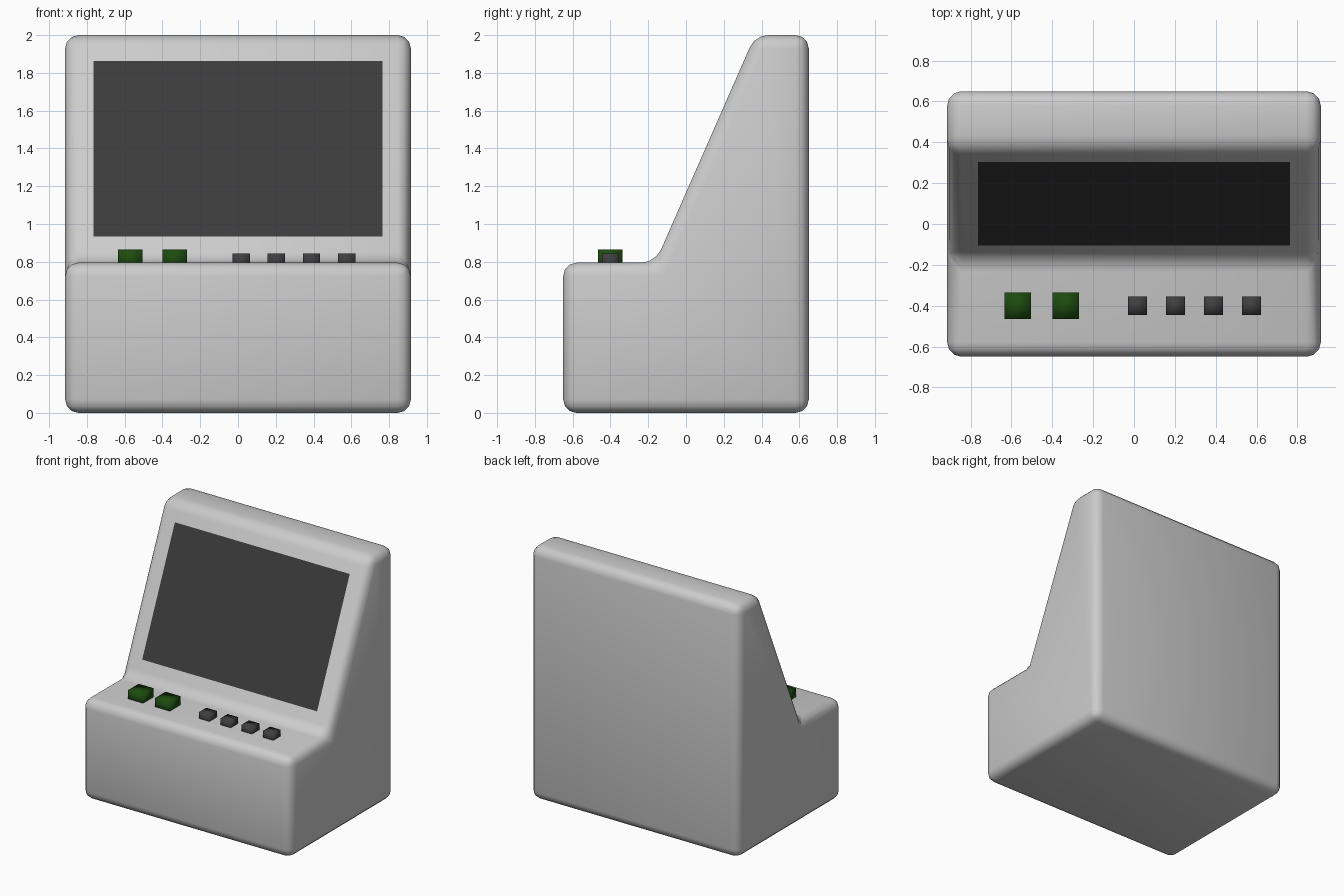
import bpy, bmesh
from mathutils import Vector

if "Cube" in bpy.data.objects:
    bpy.data.objects.remove(bpy.data.objects["Cube"])

HALF_W, DECK = 0.915, 0.795
LOW, HIGH = Vector((0, -0.163, DECK)), Vector((0, 0.366, 2.0))  # ends of the sloped face


def material(name, rgb):
    m = bpy.data.materials.new(name)
    m.diffuse_color = (*rgb, 1)
    m.use_nodes = True
    m.node_tree.nodes["Principled BSDF"].inputs["Base Color"].default_value = m.diffuse_color
    return m


def add_object(name, bm, mat=None, smooth=True):
    bmesh.ops.recalc_face_normals(bm, faces=bm.faces)
    for f in bm.faces:
        f.smooth = smooth
    mesh = bpy.data.meshes.new(name)
    bm.to_mesh(mesh)
    bm.free()
    obj = bpy.data.objects.new(name, mesh)
    bpy.context.collection.objects.link(obj)
    if mat:
        mesh.materials.append(mat)
    return obj


# Cabinet: side profile extruded across x, all edges rounded
profile = [(-0.65, 0), (0.65, 0), (0.65, 2.0), HIGH.yz, LOW.yz, (-0.65, DECK)]
bm = bmesh.new()
side = bm.faces.new([bm.verts.new((-HALF_W, y, z)) for y, z in profile])
ext = bmesh.ops.extrude_face_region(bm, geom=[side])
bmesh.ops.translate(bm, vec=(2 * HALF_W, 0, 0),
                    verts=[v for v in ext["geom"] if isinstance(v, bmesh.types.BMVert)])
cabinet = add_object("cabinet", bm)
bevel = cabinet.modifiers.new("rounded_edges", "BEVEL")
bevel.width, bevel.segments = 0.07, 3
bevel.limit_method = "ANGLE"

# Screen: thin panel flush with the sloped face
along = (HIGH - LOW).normalized()
out = Vector((0, -along.z, along.y))
length, margin, half = (HIGH - LOW).length, 0.15, 0.765
bm = bmesh.new()
corners = [(-half, margin), (half, margin), (half, length - margin), (-half, length - margin)]
bm.faces.new([bm.verts.new(LOW + along * t + out * 0.002 + Vector((x, 0, 0))) for x, t in corners])
screen = add_object("screen", bm, material("screen_dark", (0.045, 0.045, 0.045)), False)
if screen.data.polygons[0].normal.dot(out) < 0:
    screen.data.flip_normals()


# Buttons: square caps sunk slightly into the deck
def button(name, x, size, top, mat):
    bm = bmesh.new()
    bmesh.ops.create_cube(bm, size=1)
    bottom = DECK - 0.03
    bmesh.ops.scale(bm, vec=(size, size, top - bottom), verts=bm.verts)
    bmesh.ops.translate(bm, vec=(x, -0.4, (top + bottom) / 2), verts=bm.verts)
    add_object(name, bm, mat)


green = material("button_green", (0.012, 0.07, 0.005))
dark = material("button_dark", (0.05, 0.05, 0.05))
for i in range(2):
    button(f"large_button_{i + 1}", -0.57 + 0.235 * i, 0.13, 0.865, green)
for i in range(4):
    button(f"small_button_{i + 1}", 0.017 + 0.186 * i, 0.092, 0.845, dark)
